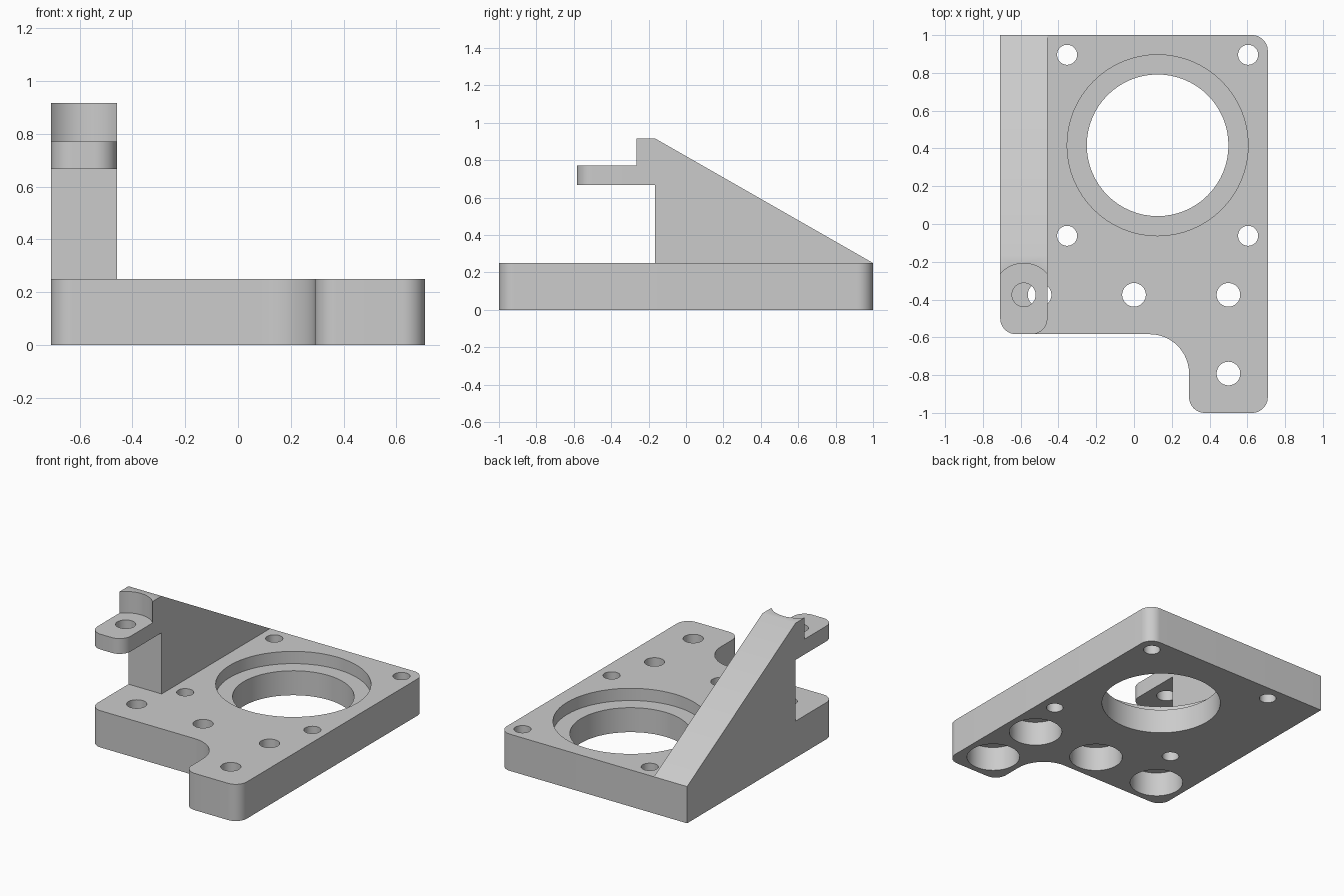
import bpy, bmesh, math
from mathutils import Vector

if "Cube" in bpy.data.objects:
    bpy.data.objects.remove(bpy.data.objects["Cube"], do_unlink=True)

grey = bpy.data.materials.new("plain grey")
grey.use_nodes = True
colour = (0.6, 0.6, 0.6, 1)
grey.diffuse_color = colour
grey.node_tree.nodes["Principled BSDF"].inputs["Base Color"].default_value = colour

U = 1 / 24                      # one design unit
LEFT, RIGHT, INNER = -17 * U, 17 * U, -11 * U
TOP = 6 * U                     # plate thickness


def rounded(corners, steps=12):
    """Outline from (x, y, radius) corners, each one rounded by an arc."""
    out = []
    for i, (x, y, r) in enumerate(corners):
        p = Vector((x, y))
        if r == 0:
            out.append(p)
            continue
        a = (Vector(corners[i - 1][:2]) - p).normalized()
        b = (Vector(corners[(i + 1) % len(corners)][:2]) - p).normalized()
        centre = p + (a + b) * r        # all corners are square
        for k in range(steps + 1):
            t = k / steps * math.pi / 2
            out.append(centre - b * r * math.cos(t) - a * r * math.sin(t))
    return out


def extrude(name, points, direction):
    """Solid made by sweeping a closed 3D outline along a direction."""
    bm = bmesh.new()
    face = bm.faces.new([bm.verts.new(p) for p in points])
    new = bmesh.ops.extrude_face_region(bm, geom=[face])["geom"]
    bmesh.ops.translate(bm, vec=direction,
                        verts=[g for g in new if isinstance(g, bmesh.types.BMVert)])
    bmesh.ops.recalc_face_normals(bm, faces=bm.faces)
    mesh = bpy.data.meshes.new(name)
    bm.to_mesh(mesh)
    bm.free()
    mesh.materials.append(grey)
    obj = bpy.data.objects.new(name, mesh)
    bpy.context.collection.objects.link(obj)
    return obj


def slab(name, corners, z0, z1):
    return extrude(name, [(p.x, p.y, z0) for p in rounded(corners)], (0, 0, z1 - z0))


def activate(obj):
    bpy.ops.object.select_all(action="DESELECT")
    obj.select_set(True)
    bpy.context.view_layer.objects.active = obj


def bore(obj, x, y, r, z0, z1):
    """Cut a vertical round hole."""
    bpy.ops.mesh.primitive_cylinder_add(vertices=64, radius=r, depth=z1 - z0,
                                        location=(x, y, (z0 + z1) / 2))
    cutter = bpy.context.object
    cutter.hide_render = True
    cutter.data.materials.append(grey)
    activate(obj)
    mod = obj.modifiers.new("bore", "BOOLEAN")
    mod.operation, mod.solver, mod.object = "DIFFERENCE", "EXACT", cutter
    bpy.ops.object.modifier_apply(modifier=mod.name)
    bpy.data.objects.remove(cutter, do_unlink=True)


# Base plate with a stepped front edge and a filleted inner corner
R = 2 * U
plate = slab("base_plate", [
    (LEFT, 1, 0), (LEFT, -14 * U, R), (7 * U, -14 * U, 5 * U),
    (7 * U, -1, R), (RIGHT, -1, R), (RIGHT, 1, R)], 0, TOP)

# Large bore with a shallow seat around it
CX, CY, SPAN = 3 * U, 10 * U, 11.5 * U
bore(plate, CX, CY, SPAN, TOP - 2 * U, 1)
bore(plate, CX, CY, 9 * U, -1, 1)

# Four small holes around the large bore
for sx in (-1, 1):
    for sy in (-1, 1):
        bore(plate, CX + sx * SPAN, CY + sy * SPAN, 0.053, -1, 1)

# Bolt holes, counterbored from below
for x, y in ((-12, -9), (0, -9), (12, -9), (12, -19)):
    bore(plate, x * U, y * U, 1.5 * U, -1, 1)
    bore(plate, x * U, y * U, 4 * U, -1, 4 * U)

# Sloping side wall, with a hollow above the tab
TAB_LOW, TAB_HIGH, PEAK = 16 * U, 18.5 * U, 22 * U
side = [(1, TOP), (-4 * U, PEAK), (-7.5 * U, PEAK), (-7.5 * U, TAB_LOW),
        (-4 * U, TAB_LOW), (-4 * U, TOP)]
wall = extrude("side_wall", [(LEFT, y, z) for y, z in side], (INNER - LEFT, 0, 0))
hole_x, hole_y = (LEFT + INNER) / 2, -9 * U
bore(wall, hole_x, hole_y, 4 * U, TAB_HIGH, 2)

# Overhanging tab with a hole
tab = slab("overhanging_tab", [
    (LEFT, -7.5 * U, 0), (LEFT, -14 * U, R),
    (INNER, -14 * U, R), (INNER, -7.5 * U, 0)], TAB_LOW, TAB_HIGH)
bore(tab, hole_x, hole_y, 1.5 * U, 0, 2)

# Join the tab and the wall into one solid bracket
activate(wall)
mod = wall.modifiers.new("join", "BOOLEAN")
mod.operation, mod.solver, mod.object = "UNION", "EXACT", tab
bpy.ops.object.modifier_apply(modifier=mod.name)
bpy.data.objects.remove(tab, do_unlink=True)
wall.name = "side_bracket"

for obj in (plate, wall):
    activate(obj)
    bpy.ops.object.shade_smooth_by_angle(angle=math.radians(30))
